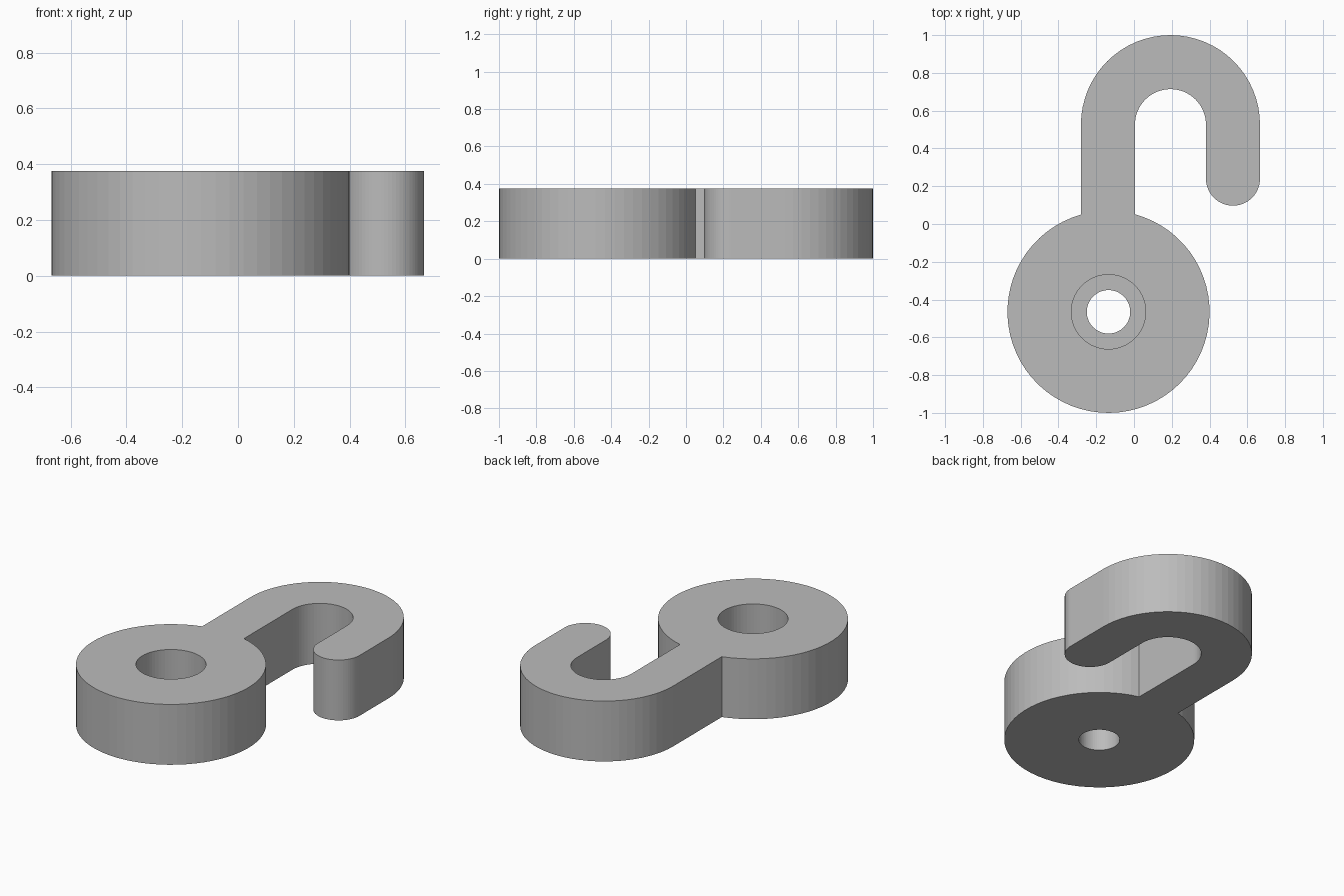
import bpy, bmesh, math

cube = bpy.data.objects.get("Cube")
if cube:
    bpy.data.objects.remove(cube, do_unlink=True)

HEIGHT = 0.375
EYE, EYE_R = (-0.135, -0.465), 0.535      # round mounting eye
BEND, OUTER_R, INNER_R = (0.193, 0.526), 0.474, 0.188
TIP_Y = 0.24
BORE_R, RECESS_R, LEDGE_Z = 0.115, 0.197, 0.185

grey = bpy.data.materials.new("plain grey")
grey.use_nodes = True
colour = (0.5, 0.5, 0.5, 1)
grey.diffuse_color = colour
grey.node_tree.nodes["Principled BSDF"].inputs["Base Color"].default_value = colour


def arc(centre, radius, start, end, steps):
    """Points along an arc, angles in radians."""
    angles = [start + (end - start) * i / steps for i in range(steps + 1)]
    return [(centre[0] + radius * math.cos(a), centre[1] + radius * math.sin(a)) for a in angles]


def circle(radius):
    return arc(EYE, radius, 0, math.tau, 64)[:-1]


bm = bmesh.new()


def loop(points, z):
    verts = [bm.verts.new((x, y, z)) for x, y in points]
    edges = [bm.edges.new((a, b)) for a, b in zip(verts, verts[1:] + verts[:1])]
    return verts, edges


def wall(low, high):
    """Quads joining two loops with equal point counts."""
    n = len(low[0])
    for i in range(n):
        j = (i + 1) % n
        bm.faces.new((low[0][i], low[0][j], high[0][j], high[0][i]))


# Hook outline: around the eye, up the arm, over the bend, around the tip and back
left_angle = math.acos((BEND[0] - OUTER_R - EYE[0]) / EYE_R)
right_angle = math.acos((BEND[0] - INNER_R - EYE[0]) / EYE_R)
tip = (BEND[0] + (OUTER_R + INNER_R) / 2, TIP_Y)
outline = arc(EYE, EYE_R, right_angle, left_angle - math.tau, 60)
outline += arc(BEND, OUTER_R, math.pi, 0, 32)
outline += arc(tip, (OUTER_R - INNER_R) / 2, 0, -math.pi, 32)
outline += arc(BEND, INNER_R, 0, math.pi, 32)

bottom, top = loop(outline, 0), loop(outline, HEIGHT)
bore_low, bore_high = loop(circle(BORE_R), 0), loop(circle(BORE_R), LEDGE_Z)
recess_low, recess_high = loop(circle(RECESS_R), LEDGE_Z), loop(circle(RECESS_R), HEIGHT)

# Outer side, bore, recess ledge and recess side
for low, high in ((bottom, top), (bore_low, bore_high),
                  (bore_high, recess_low), (recess_low, recess_high)):
    wall(low, high)

# Flat faces with the hole left open
for rim, hole in ((bottom, bore_low), (top, recess_high)):
    bmesh.ops.triangle_fill(bm, use_beauty=True, use_dissolve=False, edges=rim[1] + hole[1])
bmesh.ops.recalc_face_normals(bm, faces=bm.faces[:])

mesh = bpy.data.meshes.new("hook")
bm.to_mesh(mesh)
bm.free()
mesh.materials.append(grey)
hook = bpy.data.objects.new("hook_with_screw_eye", mesh)
bpy.context.collection.objects.link(hook)
